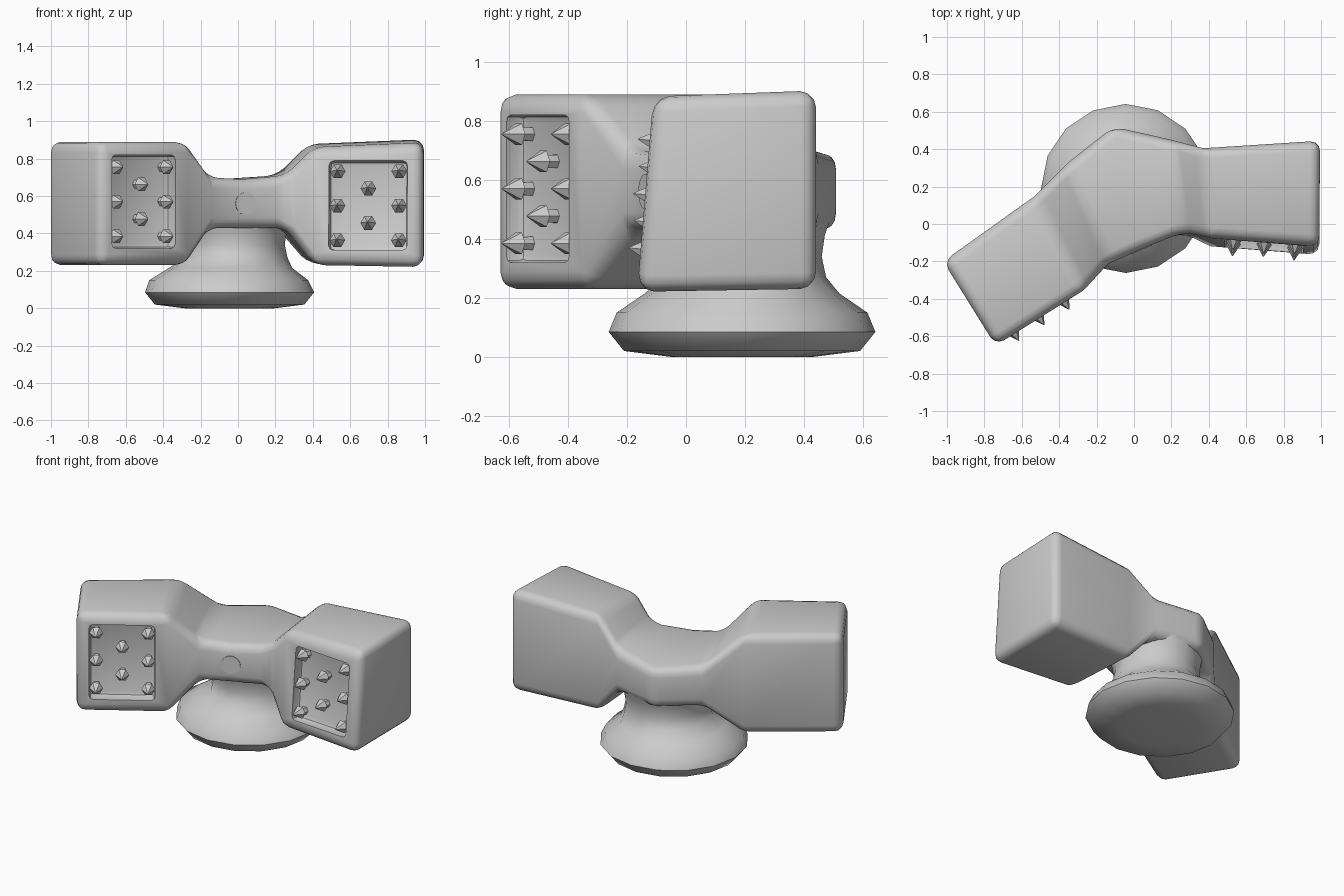
import bpy, bmesh, math
from mathutils import Matrix, Vector

if "Cube" in bpy.data.objects:
    bpy.data.objects.remove(bpy.data.objects["Cube"])

def make(name, bm):
    bmesh.ops.recalc_face_normals(bm, faces=bm.faces)
    me = bpy.data.meshes.new(name)
    bm.to_mesh(me)
    bm.free()
    ob = bpy.data.objects.new(name, me)
    bpy.context.collection.objects.link(ob)
    return ob

def loft(name, rings):
    """Skin a row of equal-sized closed rings and cap both ends."""
    bm = bmesh.new()
    vs = [[bm.verts.new(p) for p in r] for r in rings]
    n = len(vs[0])
    for a, b in zip(vs, vs[1:]):
        for i in range(n):
            bm.faces.new((a[i], a[(i + 1) % n], b[(i + 1) % n], b[i]))
    bm.faces.new(vs[0])
    bm.faces.new(vs[-1])
    return make(name, bm)

def activate(ob):
    bpy.ops.object.select_all(action='DESELECT')
    ob.select_set(True)
    bpy.context.view_layer.objects.active = ob

def apply(ob, kind, **kw):
    m = ob.modifiers.new(kind.lower(), kind)
    for k, v in kw.items():
        setattr(m, k, v)
    activate(ob)
    bpy.ops.object.modifier_apply(modifier=m.name)

def smooth(ob, deg):
    activate(ob)
    bpy.ops.object.shade_smooth_by_angle(angle=math.radians(deg))

def section(front, back, lo, hi, lean=0.0, drop=0.0):
    """Rectangle across the body; lean tilts the front face, drop lowers its top edge."""
    (fx, fy), (bx, by) = front, back
    return [(fx, fy, lo), (fx, fy + lean, hi - drop), (bx, by, hi), (bx, by, lo + drop / 2)]

# bent body: two big heads joined by a waist
body = loft("body", [
    section((-.74, -.65), (-1.02, -.20), .23, .89),
    section((-.27, -.355), (-.53, .15), .23, .89),
    section((-.14, -.215), (-.35, .33), .43, .70),
    section((.03, -.138), (-.11, .52), .43, .69),
    section((.26, -.045), (.2, .45), .43, .71),
    section((.41, -.125), (.37, .405), .23, .88, .055, .02),
    section((.99, -.17), (.995, .445), .22, .905, .055, .02),
])
apply(body, 'BEVEL', width=.055, segments=3, limit_method='ANGLE', angle_limit=math.radians(25))

# studded recess on the front of each head
def frame(loc, yaw, tilt):
    return (Matrix.Translation(loc) @ Matrix.Rotation(math.radians(yaw), 4, 'Z')
            @ Matrix.Rotation(math.radians(tilt), 4, 'X'))

def recess(mat, w, h, depth):
    bm = bmesh.new()
    bmesh.ops.create_cube(bm, size=1)
    bmesh.ops.scale(bm, vec=(w, 2 * depth, h), verts=bm.verts)
    bmesh.ops.bevel(bm, geom=bm.edges[:], offset=.025, segments=2, profile=.5, affect='EDGES')
    bmesh.ops.transform(bm, matrix=mat, verts=bm.verts)
    cutter = make("recess_cutter", bm)
    cutter.hide_render = True
    apply(body, 'BOOLEAN', object=cutter, operation='DIFFERENCE', solver='EXACT')
    bpy.data.objects.remove(cutter)

SPIKE = [(.027, .09), (.025, .03), (.042, .022), (.002, -.045)]   # radius, depth
def spikes(name, mat, du, dz):
    spots = [(s * du, k * dz) for s in (-1, 1) for k in (-1, 0, 1)] + [(0, -dz / 2), (0, dz / 2)]
    for i, (u, z) in enumerate(spots):
        loft(f"{name}_{i + 1}", [
            [mat @ Vector((u + r * math.cos(a * math.pi / 3), y, z + r * math.sin(a * math.pi / 3)))
             for a in range(6)] for r, y in SPIKE])

left = frame((-.505, -.502, .57), 32, 0)
right = frame((.695, -.122, .55), -4, -5)
recess(left, .40, .50, .07)
recess(right, .42, .48, .07)
smooth(body, 40)
spikes("left_spike", left, .158, .185)
spikes("right_spike", right, .165, .185)

# round button on the waist
bm = bmesh.new()
bmesh.ops.create_cone(bm, cap_ends=True, segments=20, radius1=.06, radius2=.06, depth=.04,
                      matrix=frame((.035, -.12, .56), 23, 90))
smooth(make("button", bm), 40)

# swollen foot with a narrower neck: radius, height, centre x, centre y
FOOT = [(.24, 0, -.045, .19), (.40, .02, -.045, .19), (.452, .085, -.045, .19),
        (.425, .15, -.05, .19), (.33, .215, -.04, .19), (.275, .27, -.01, .2),
        (.26, .34, -.01, .2), (.27, .41, -.01, .2), (.29, .47, -.01, .2)]
foot = loft("foot", [[(cx + r * math.cos(a * math.pi / 8), cy + r * math.sin(a * math.pi / 8), z)
                      for a in range(16)] for r, z, cx, cy in FOOT])
smooth(foot, 50)
